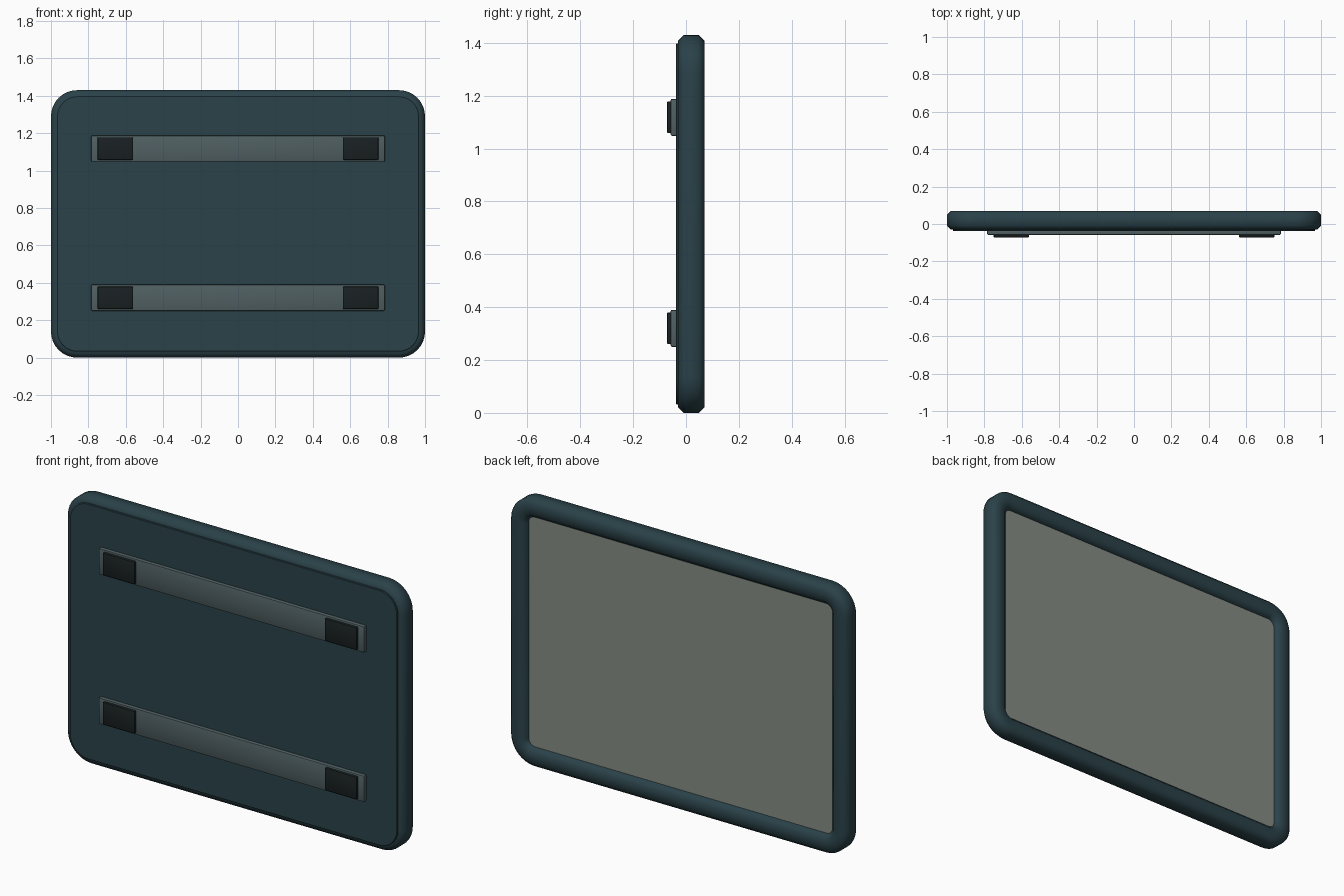
import bpy, bmesh, math

if "Cube" in bpy.data.objects:
    bpy.data.objects.remove(bpy.data.objects["Cube"])

H = 1.43            # overall height
CZ = H / 2


def material(name, rgb):
    m = bpy.data.materials.new(name)
    m.diffuse_color = (*rgb, 1)
    m.use_nodes = True
    m.node_tree.nodes["Principled BSDF"].inputs["Base Color"].default_value = m.diffuse_color
    return m


TEAL = material("dark_teal", (0.023, 0.054, 0.066))
STRIP = material("grey_strip", (0.08, 0.115, 0.122))
RUBBER = material("black_rubber", (0.010, 0.015, 0.016))
SCREEN = material("screen_grey", (0.24, 0.26, 0.23))


def rounded_rect(hx, hz, r, seg=8):
    """Rounded rectangle outline in x/z around the model centre."""
    pts = []
    for k, (sx, sz) in enumerate([(1, 1), (-1, 1), (-1, -1), (1, -1)]):
        for i in range(seg + 1):
            a = math.pi / 2 * (k + i / seg)
            pts.append((sx * (hx - r) + r * math.cos(a),
                        CZ + sz * (hz - r) + r * math.sin(a)))
    return pts


def loft(name, rings, mat, closed):
    """Skin rings of points; closed joins last to first, else caps both ends."""
    bm = bmesh.new()
    vs = [[bm.verts.new(p) for p in ring] for ring in rings]
    n = len(vs[0])
    for j in range(len(vs) if closed else len(vs) - 1):
        a, b = vs[j], vs[(j + 1) % len(vs)]
        for i in range(n):
            bm.faces.new((a[i], a[(i + 1) % n], b[(i + 1) % n], b[i]))
    if not closed:
        bm.faces.new(vs[0])
        bm.faces.new(vs[-1])
    bmesh.ops.recalc_face_normals(bm, faces=bm.faces[:])
    return finish(name, bm, mat, 60 if closed else 30)


def finish(name, bm, mat, angle):
    me = bpy.data.meshes.new(name)
    bm.to_mesh(me)
    bm.free()
    me.materials.append(mat)
    ob = bpy.data.objects.new(name, me)
    bpy.context.collection.objects.link(ob)
    bpy.ops.object.select_all(action='DESELECT')
    ob.select_set(True)
    bpy.context.view_layer.objects.active = ob
    bpy.ops.object.shade_smooth_by_angle(angle=math.radians(angle))
    return ob


def ring(inset, y, hx=1.0, hz=CZ, r=0.14):
    return [(x, y, z) for x, z in rounded_rect(hx - inset, hz - inset, r - inset)]


def box(name, x0, x1, y0, y1, z0, z1, mat, bevel):
    bm = bmesh.new()
    bmesh.ops.create_cube(bm, size=1)
    for v in bm.verts:
        v.co = ((x0 + x1) / 2 + v.co.x * (x1 - x0),
                (y0 + y1) / 2 + v.co.y * (y1 - y0),
                (z0 + z1) / 2 + v.co.z * (z1 - z0))
    bmesh.ops.bevel(bm, geom=bm.edges[:], offset=bevel, segments=2,
                    profile=0.5, affect='EDGES')
    return finish(name, bm, mat, 30)


# Frame: chamfered square section swept round the rounded outline
c, w, yf, yb = 0.022, 0.10, -0.03, 0.07
section = [(0, yf + c), (0, yb - c), (c, yb), (w - c, yb),
           (w, yb - c), (w, yf + c), (w - c, yf), (c, yf)]
loft("frame", [ring(i, y) for i, y in section], TEAL, True)

# Flat plate on the front and recessed screen on the back
loft("front_plate", [ring(0.032, 0.0), ring(0.032, -0.035), ring(0.035, -0.038)],
     TEAL, False)
loft("screen", [ring(0.09, 0.0), ring(0.09, 0.042)], SCREEN, False)

# Two mounting strips, each with a pad near both ends
for label, z in (("lower", 0.32), ("upper", 1.118)):
    box(label + "_strip", -0.785, 0.785, -0.058, -0.03, z - 0.07, z + 0.07, STRIP, 0.006)
    for side, s in (("left", -1), ("right", 1)):
        x = s * 0.656
        box(f"{label}_{side}_pad", x - 0.095, x + 0.095, -0.072, -0.05,
            z - 0.06, z + 0.06, RUBBER, 0.005)
